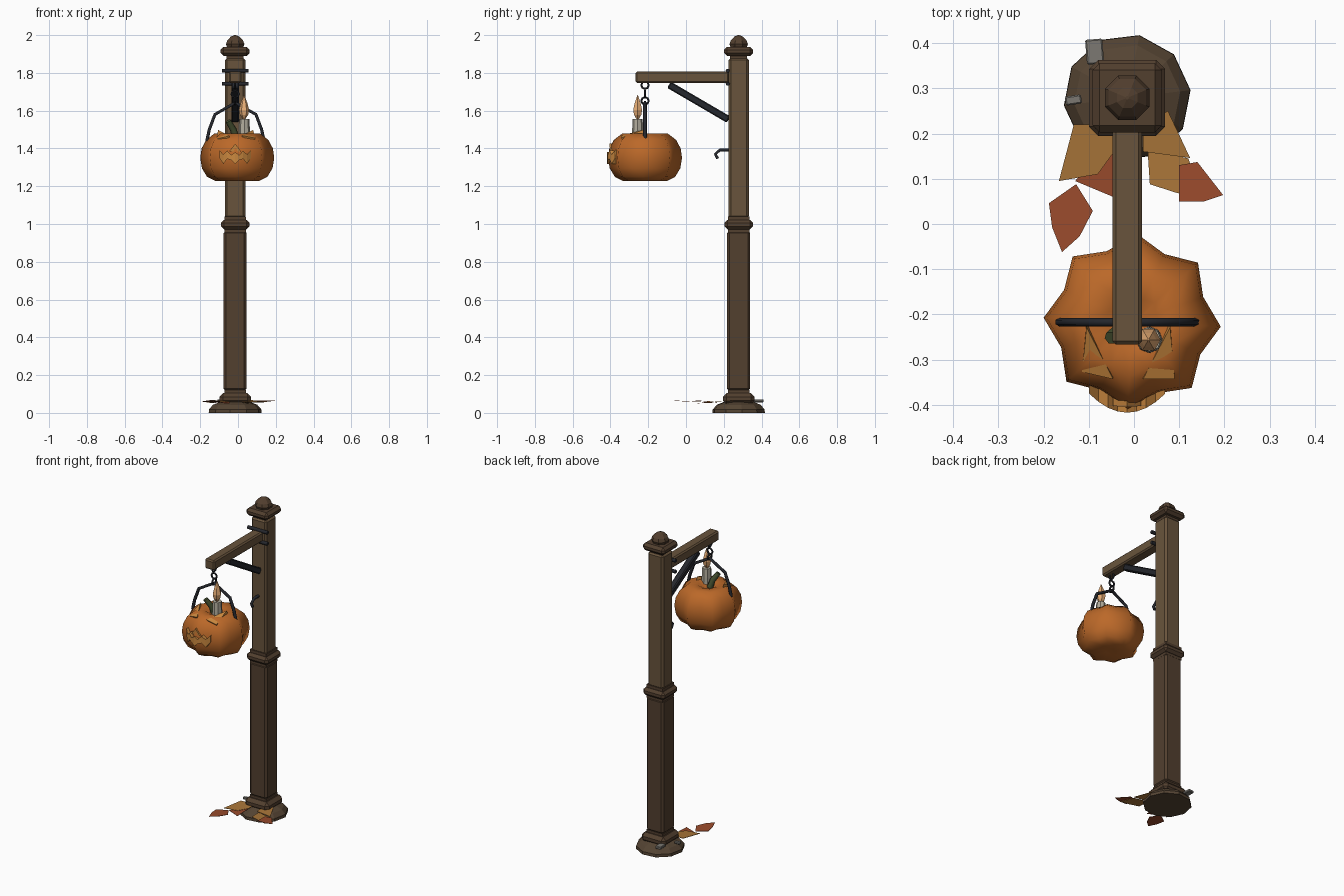
import bpy, bmesh, math
from mathutils import Vector

if "Cube" in bpy.data.objects:
    bpy.data.objects.remove(bpy.data.objects["Cube"])

PX, PY = -0.015, 0.279      # post axis
QX, QY = -0.004, -0.217     # pumpkin axis


def material(name, r, g, b):
    m = bpy.data.materials.new(name)
    m.diffuse_color = (r, g, b, 1)
    m.use_nodes = True
    m.node_tree.nodes["Principled BSDF"].inputs["Base Color"].default_value = m.diffuse_color
    return m


WOOD = material("dark_wood", 0.085, 0.05, 0.028)
LIGHT_WOOD = material("light_wood", 0.14, 0.088, 0.045)
EARTH = material("earth", 0.09, 0.058, 0.033)
IRON = material("iron", 0.018, 0.02, 0.026)
STONE = material("stone", 0.2, 0.19, 0.17)
SKIN = material("pumpkin_skin", 0.5, 0.14, 0.022)
CARVED = material("carved_orange", 0.6, 0.25, 0.05)
GREEN = material("stem_green", 0.06, 0.08, 0.03)
WAX = material("wax", 0.45, 0.42, 0.34)
FLAME = material("flame", 0.8, 0.42, 0.18)
RED_LEAF = material("red_leaf", 0.32, 0.07, 0.025)
GOLD_LEAF = material("gold_leaf", 0.4, 0.18, 0.04)


def mesh(name, verts, faces, mat):
    me = bpy.data.meshes.new(name)
    me.from_pydata(verts, [], faces)
    bm = bmesh.new()
    bm.from_mesh(me)
    bmesh.ops.recalc_face_normals(bm, faces=bm.faces)
    bm.to_mesh(me)
    bm.free()
    me.materials.append(mat)
    ob = bpy.data.objects.new(name, me)
    bpy.context.collection.objects.link(ob)
    return ob


def box(name, size, loc, mat, bevel=0.0, rot=(0, 0, 0)):
    v = [(sx * size[0] / 2, sy * size[1] / 2, sz * size[2] / 2)
         for sx in (-1, 1) for sy in (-1, 1) for sz in (-1, 1)]
    f = [(0, 1, 3, 2), (4, 6, 7, 5), (0, 4, 5, 1), (2, 3, 7, 6), (0, 2, 6, 4), (1, 5, 7, 3)]
    ob = mesh(name, v, f, mat)
    ob.location, ob.rotation_euler = loc, rot
    if bevel:
        mod = ob.modifiers.new("chamfer", 'BEVEL')
        mod.width, mod.segments = bevel, 1
    return ob


def lathe(name, profile, n, centre, mat, turn=0.0, lobe=0.0):
    """Revolve (radius, z) points; lobe pulls every second column inwards."""
    v, f = [], []
    for r, z in profile:
        for i in range(n):
            a = turn + math.tau * i / n
            k = r * (1 - lobe * (i % 2))
            v.append((centre[0] + k * math.cos(a), centre[1] + k * math.sin(a), z))
    for j in range(len(profile) - 1):
        for i in range(n):
            k = (i + 1) % n
            f.append((j * n + i, j * n + k, (j + 1) * n + k, (j + 1) * n + i))
    f += [tuple(range(n))[::-1], tuple(range((len(profile) - 1) * n, len(profile) * n))]
    return mesh(name, v, f, mat)


def tube(name, pts, radius, mat, end_scale=1.0):
    cu = bpy.data.curves.new(name, 'CURVE')
    cu.dimensions, cu.bevel_depth, cu.bevel_resolution, cu.use_fill_caps = '3D', radius, 1, True
    sp = cu.splines.new('POLY')
    sp.points.add(len(pts) - 1)
    for i, (p, q) in enumerate(zip(sp.points, pts)):
        p.co = (*q, 1)
        p.radius = 1 + (end_scale - 1) * i / (len(pts) - 1)
    cu.materials.append(mat)
    ob = bpy.data.objects.new(name, cu)
    bpy.context.collection.objects.link(ob)
    return ob


def slab(name, pts, offset, mat):
    """Extrude a 3D polygon by an offset vector."""
    n, off = len(pts), Vector(offset)
    v = [Vector(p) for p in pts] + [Vector(p) + off for p in pts]
    f = [tuple(range(n)), tuple(range(n, 2 * n))[::-1]]
    f += [(i, (i + 1) % n, n + (i + 1) % n, n + i) for i in range(n)]
    return mesh(name, v, f, mat)


# Ground mound and post
lathe("base_mound", [(0.141, 0), (0.14, 0.018), (0.118, 0.043), (0.08, 0.058)], 10, (PX, PY), EARTH, 0.12)
for name, w, z0, z1, bev, mat in (
        ("base_collar", 0.168, 0.045, 0.105, 0.02, WOOD),
        ("base_neck", 0.115, 0.1, 0.12, 0, WOOD),
        ("lower_post", 0.122, 0.115, 0.965, 0.013, WOOD),
        ("middle_collar", 0.152, 0.972, 1.022, 0.016, WOOD),
        ("middle_neck", 0.115, 0.955, 1.04, 0, WOOD),
        ("upper_post", 0.108, 1.03, 1.88, 0.012, LIGHT_WOOD),
        ("top_neck", 0.09, 1.87, 1.9, 0, WOOD),
        ("top_collar", 0.154, 1.89, 1.938, 0.016, WOOD)):
    box(name, (w, w, z1 - z0), (PX, PY, (z0 + z1) / 2), mat, bev)
lathe("finial", [(0.045, 1.932), (0.053, 1.952), (0.045, 1.972), (0.025, 1.992), (0.004, 2.0)],
      8, (PX, PY), WOOD, math.pi / 8)

# Arm, brace, straps and spare hook
box("arm", (0.066, 0.495, 0.062), (PX, -0.019, 1.777), LIGHT_WOOD, 0.008)
a, b = Vector((PX, -0.09, 1.737)), Vector((PX, 0.225, 1.553))
box("brace", (0.04, (b - a).length, 0.038), (a + b) / 2, IRON, 0.006,
    (math.atan2(b.z - a.z, b.y - a.y), 0, 0))
for i, z in enumerate((1.812, 1.742)):
    tube(f"strap_{i}", [(PX - 0.07, 0.221, z), (PX + 0.07, 0.221, z)], 0.011, IRON)
tube("spare_hook", [(PX, 0.23, 1.392), (PX, 0.18, 1.392), (PX, 0.155, 1.37), (PX, 0.168, 1.346)], 0.009, IRON)

# Hanging chain and handle
for i, z in enumerate((1.735, 1.688, 1.652)):
    bpy.ops.mesh.primitive_torus_add(
        major_segments=8, minor_segments=5, major_radius=0.019, minor_radius=0.006,
        location=(PX, QY, z), rotation=(math.pi / 2, 0, math.pi / 2 * ((i + 1) % 2)))
    link = bpy.context.object
    link.name = f"chain_link_{i}"
    link.data.materials.append(IRON)
tube("handle", [(-0.165, QY, 1.44), (-0.152, QY, 1.5), (-0.122, QY, 1.58), (PX, QY, 1.642),
                (0.095, QY, 1.58), (0.125, QY, 1.5), (0.138, QY, 1.44)], 0.0095, IRON)

# Pumpkin body with eight lobes
body = lathe("pumpkin", [(0.02, 1.452), (0.065, 1.475), (0.122, 1.478), (0.165, 1.445), (0.189, 1.4),
                         (0.196, 1.35), (0.187, 1.295), (0.16, 1.25), (0.115, 1.227), (0.03, 1.232)],
             16, (QX, QY), SKIN, -0.05, 0.15)
for p in body.data.polygons:
    p.use_smooth = True
tube("stem", [(-0.012, -0.222, 1.455), (-0.025, -0.232, 1.5), (-0.052, -0.252, 1.545)], 0.02, GREEN, 0.75)

# Candle and flame
lathe("candle", [(0.03, 1.46), (0.029, 1.5), (0.026, 1.557)], 8, (0.034, -0.256), WAX)
lathe("flame", [(0.008, 1.557), (0.022, 1.578), (0.027, 1.603), (0.018, 1.64), (0.002, 1.682)],
      6, (0.032, -0.256), FLAME)

# Carved face: eyes, nose and zigzag mouth
slab("left_eye", [(-0.105, -0.228, 1.498), (-0.115, -0.327, 1.45), (-0.046, -0.343, 1.466)],
     (0, 0.012, -0.025), CARVED)
slab("right_eye", [(0.08, -0.228, 1.498), (0.09, -0.343, 1.455), (0.02, -0.343, 1.468)],
     (0, 0.012, -0.025), CARVED)
slab("nose", [(-0.046, -0.402, 1.385), (PX, -0.405, 1.425), (0.016, -0.402, 1.385)], (0, 0.03, 0), CARVED)
upper = (1.392, 1.368, 1.388, 1.365, 1.38, 1.365, 1.388, 1.368, 1.392)
lower = (1.35, 1.318, 1.345, 1.338, 1.318, 1.338, 1.345, 1.318, 1.35)
verts, faces = [], []
for i in range(9):
    dx = (i - 4) / 4
    x, y = PX + 0.084 * dx, -0.417 + 0.042 * dx * dx
    verts += [(x, y, upper[i]), (x, y, lower[i]), (x, y + 0.03, lower[i]), (x, y + 0.03, upper[i])]
for i in range(8):
    for k in range(4):
        m = (k + 1) % 4
        faces.append((4 * i + k, 4 * i + m, 4 * i + 4 + m, 4 * i + 4 + k))
mesh("mouth", verts, faces + [(0, 1, 2, 3), (32, 33, 34, 35)], CARVED)

# Fallen leaves: thin plates, each (x, y) outline tilted by a small slope
leaves = (
    (RED_LEAF, 0.06, -0.05, [(-.188, .046), (-.128, .088), (-.091, .029), (-.12, -.027), (-.159, -.062), (-.181, -.007)]),
    (GOLD_LEAF, 0.06, 0.06, [(-.133, .22), (-.166, .095), (-.08, .11), (-.04, .165), (-.04, .22)]),
    (RED_LEAF, 0.053, 0.04, [(-.13, .095), (-.046, .06), (-.046, .165), (-.075, .165)]),
    (GOLD_LEAF, 0.062, 0.06, [(.075, .25), (.124, .146), (.02, .16), (.02, .22)]),
    (GOLD_LEAF, 0.056, -0.04, [(.03, .165), (.12, .145), (.153, .055), (.09, .07), (.035, .088)]),
    (RED_LEAF, 0.062, -0.06, [(.14, .137), (.197, .064), (.155, .05), (.1, .05), (.1, .13)]))
for i, (mat, z, slope, pts) in enumerate(leaves):
    cy = sum(p[1] for p in pts) / len(pts)
    slab(f"leaf_{i}", [(x, y, z + slope * (y - cy)) for x, y in pts], (0, 0, 0.002), mat)

# Small stones on the mound
box("stone_0", (0.038, 0.055, 0.016), (-0.087, 0.381, 0.064), STONE, 0.003, (0, 0, 0.08))
box("stone_1", (0.036, 0.02, 0.014), (-0.134, 0.274, 0.06), STONE, 0.003, (0, 0, 0.15))
